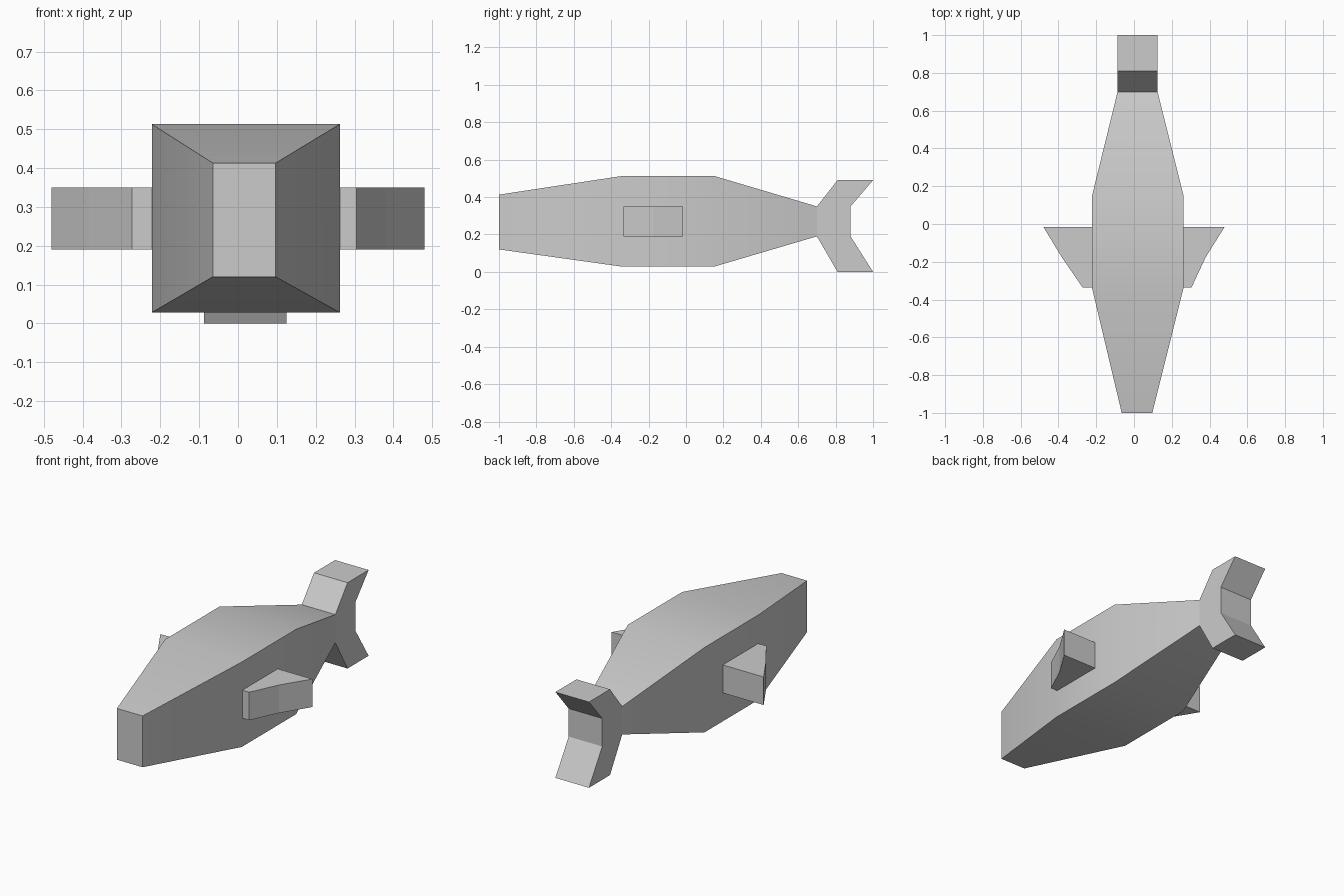
import bpy, math

if "Cube" in bpy.data.objects:
    bpy.data.objects.remove(bpy.data.objects["Cube"])


def make(name, verts, faces):
    me = bpy.data.meshes.new(name)
    me.from_pydata(verts, [], faces)
    ob = bpy.data.objects.new(name, me)
    bpy.context.collection.objects.link(ob)
    bpy.ops.object.select_all(action='DESELECT')
    ob.select_set(True)
    bpy.context.view_layer.objects.active = ob
    bpy.ops.object.mode_set(mode='EDIT')
    bpy.ops.mesh.select_all(action='SELECT')
    bpy.ops.mesh.normals_make_consistent(inside=False)
    bpy.ops.object.mode_set(mode='OBJECT')
    return ob


def loft(name, rings):
    """Skin a stack of equal-sized rings and cap both ends."""
    n = len(rings[0])
    verts = [v for r in rings for v in r]
    faces = [list(range(n)), list(range(len(verts) - n, len(verts)))]
    for k in range(len(rings) - 1):
        for i in range(n):
            j = (i + 1) % n
            faces.append([k*n + i, k*n + j, (k+1)*n + j, (k+1)*n + i])
    return make(name, verts, faces)


# Body: rectangular sections from nose to tail root (y, x0, x1, z0, z1)
sections = [(-1.0, -0.065, 0.097, 0.12, 0.413),
            (-0.34, -0.222, 0.262, 0.028, 0.513),
            (0.15, -0.222, 0.262, 0.028, 0.513),
            (0.70, -0.087, 0.125, 0.19, 0.35)]
body = loft("body", [[(a, y, c), (b, y, c), (b, y, d), (a, y, d)]
                     for y, a, b, c, d in sections])
bpy.ops.object.shade_smooth_by_angle(angle=math.radians(30))

# Forked tail: side profile extruded across x
tail = [(0.70, 0.35), (0.81, 0.49), (1.0, 0.49), (0.88, 0.35),
        (0.88, 0.19), (1.0, 0.0), (0.81, 0.0), (0.70, 0.19)]
loft("tail_fin", [[(x, y, z) for y, z in tail] for x in (-0.087, 0.125)])

# Side fins: plan outlines extruded in z, rooted just inside the body
fins = {"right_fin": [(0.24, -0.335), (0.305, -0.335), (0.38, -0.175),
                      (0.48, -0.015), (0.24, -0.015)],
        "left_fin": [(-0.20, -0.335), (-0.273, -0.335), (-0.383, -0.175),
                     (-0.48, -0.015), (-0.20, -0.015)]}
for name, outline in fins.items():
    loft(name, [[(x, y, z) for x, y in outline] for z in (0.19, 0.35)])
